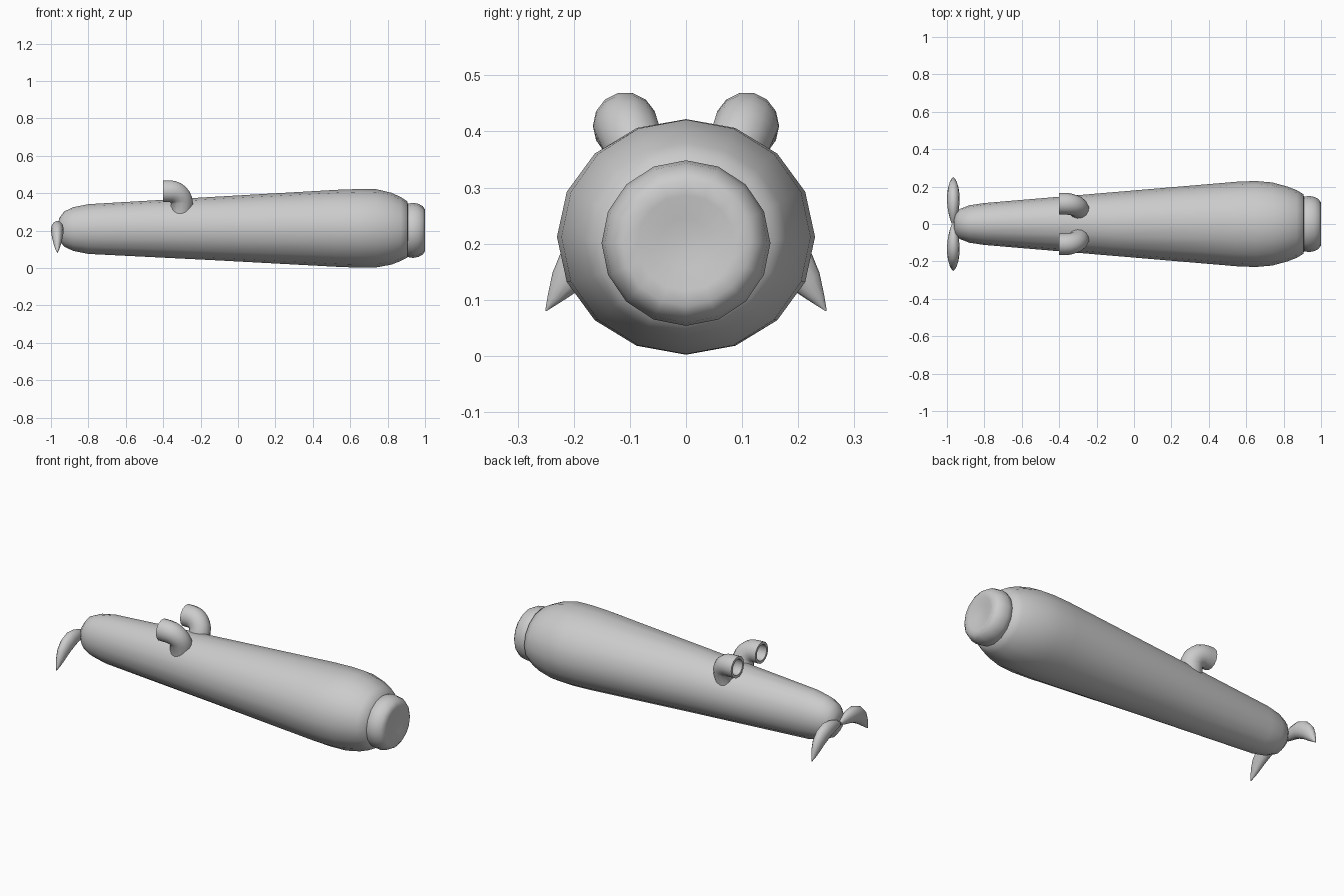
import bpy, bmesh, math
from mathutils import Vector

if "Cube" in bpy.data.objects:
    bpy.data.objects.remove(bpy.data.objects["Cube"])


def finish(name, bm, angle=50):
    bmesh.ops.recalc_face_normals(bm, faces=bm.faces)
    me = bpy.data.meshes.new(name)
    bm.to_mesh(me)
    bm.free()
    ob = bpy.data.objects.new(name, me)
    bpy.context.collection.objects.link(ob)
    bpy.ops.object.select_all(action='DESELECT')
    ob.select_set(True)
    bpy.context.view_layer.objects.active = ob
    bpy.ops.object.shade_smooth_by_angle(angle=math.radians(angle))
    return ob


def loft(bm, rings):
    """Skin a list of vertex-position rings, closing both ends."""
    loops = [[bm.verts.new(p) for p in r] for r in rings]
    for a, b in zip(loops, loops[1:]):
        n = len(a)
        for i in range(n):
            j = (i + 1) % n
            bm.faces.new((a[i], a[j], b[j], b[i]))
    bm.faces.new(loops[0])
    bm.faces.new(loops[-1])


def ring(center, u, v, ru, rv, n):
    c = Vector(center)
    return [c + u * ru * math.sin(2 * math.pi * i / n)
            + v * rv * math.cos(2 * math.pi * i / n) for i in range(n)]


X, Y, Z = Vector((1, 0, 0)), Vector((0, 1, 0)), Vector((0, 0, 1))


def hull(name, stations, angle=50):
    """Stations along x: (x, centre z, y radius, z radius)."""
    bm = bmesh.new()
    loft(bm, [ring((x, 0, cz), Y, Z, ry, rz, 16) for x, cz, ry, rz in stations])
    return finish(name, bm, angle)


# Tapered body
hull("body", [(-0.962, 0.207, 0.03, 0.035), (-0.955, 0.207, 0.055, 0.06),
              (-0.93, 0.208, 0.081, 0.094), (-0.88, 0.208, 0.1, 0.117),
              (-0.80, 0.208, 0.112, 0.133), (-0.1, 0.211, 0.171, 0.171),
              (0.55, 0.212, 0.226, 0.207), (0.65, 0.212, 0.23, 0.21),
              (0.74, 0.212, 0.222, 0.209), (0.82, 0.21, 0.2, 0.192),
              (0.87, 0.208, 0.181, 0.171), (0.905, 0.206, 0.16, 0.15),
              (0.915, 0.204, 0.12, 0.11)], 60)

# Snout disc with a shallow dimple
hull("snout", [(x, 0.201, r * 1.02, r) for x, r in
               [(0.89, 0.125), (0.905, 0.142), (0.935, 0.1475), (0.965, 0.142),
                (0.987, 0.13), (1.0, 0.112), (0.998, 0.085), (0.99, 0.045), (0.987, 0.01)]], 60)


def ear(name, s):
    # Elbow tube opening to the rear; the last rings return inside to hollow it
    bm = bmesh.new()
    centers = []
    for i in range(7):
        a = math.radians(90 * i / 6)
        centers.append((Vector((-0.365 + 0.065 * math.sin(math.pi / 2 - a),
                                s * (0.108 - 0.028 * (1 - math.sin(a))),
                                0.345 + 0.065 * math.sin(a))), a))
    down = Vector((-0.305, s * 0.072, 0.29))
    path = [(down, 0.0)] + centers + [(Vector((-0.4, s * 0.108, 0.41)), math.pi / 2)]
    rings = []
    for c, a in path:
        u = X * math.cos(a) + Z * math.sin(a)
        rings.append(ring(c, u, Y, 0.06, 0.058, 14))
    for c, a in reversed(path[3:]):
        u = X * math.cos(a) + Z * math.sin(a)
        rings.append(ring(c, u, Y, 0.045, 0.044, 14))
    loft(bm, rings)
    return finish(name, bm)


def fluke(name, s):
    # Drooping leaf-shaped tail horn: (y, z, thickness across the curve, x radius)
    pts = [(0.005, 0.2, 0.012, 0.01), (0.035, 0.207, 0.026, 0.02),
           (0.075, 0.211, 0.037, 0.029), (0.12, 0.208, 0.045, 0.034),
           (0.16, 0.19, 0.046, 0.033), (0.193, 0.162, 0.039, 0.028),
           (0.215, 0.132, 0.028, 0.021), (0.234, 0.104, 0.014, 0.012),
           (0.25, 0.08, 0.001, 0.001)]
    bm = bmesh.new()
    rings = []
    for i, (y, z, t, w) in enumerate(pts):
        a, b = pts[max(i - 1, 0)], pts[min(i + 1, len(pts) - 1)]
        d = Vector((0, s * (b[0] - a[0]), b[1] - a[1])).normalized()
        rings.append(ring((-0.966, s * y, z), X, d.cross(X), w, t, 12))
    loft(bm, rings)
    return finish(name, bm, 60)


for side, s in (("left", 1), ("right", -1)):
    ear("ear_" + side, s)
    fluke("tail_fluke_" + side, s)
